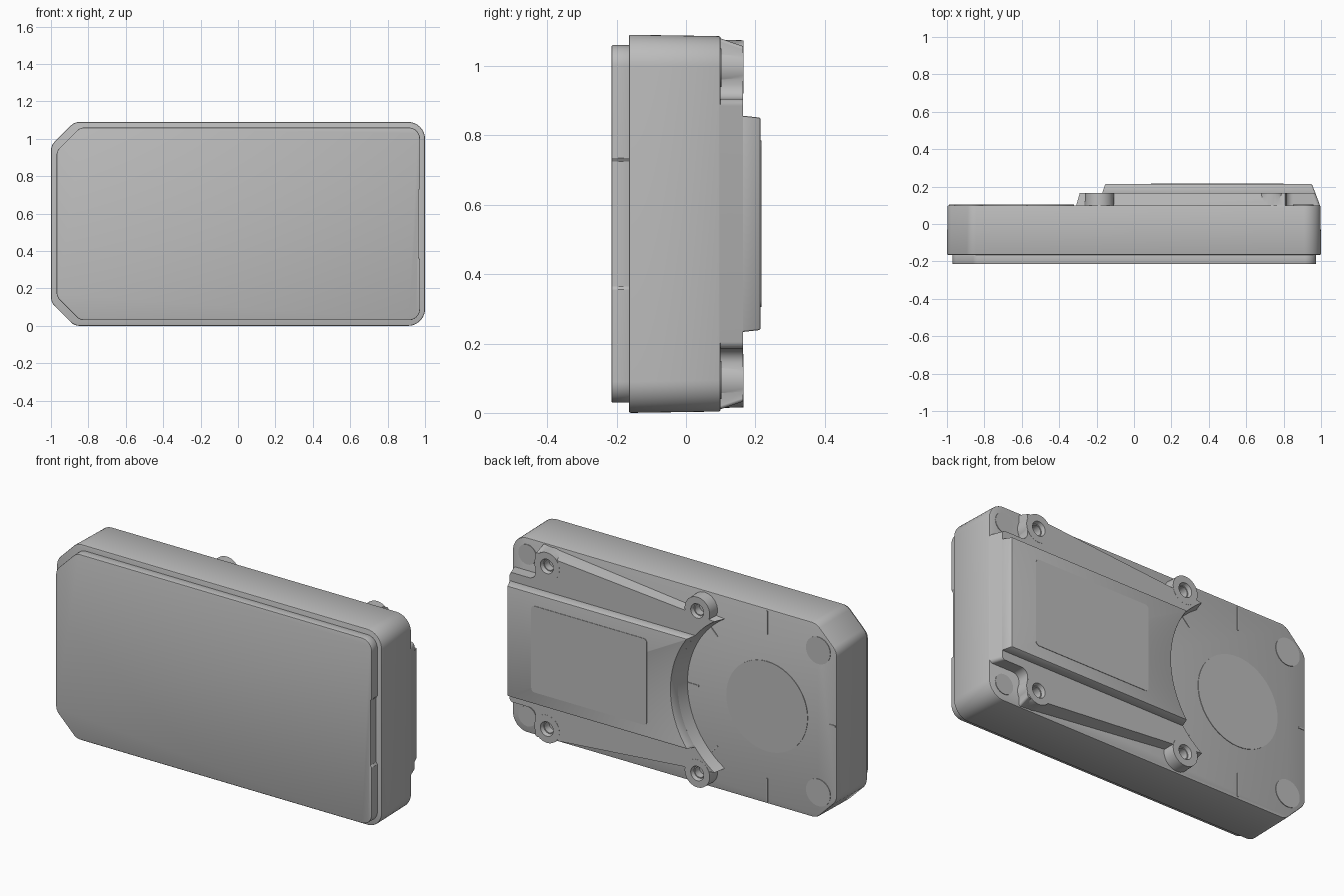
import bpy, bmesh, math
from mathutils import Vector

MID = 0.545            # height of the symmetry plane
HUB = -0.57            # x centre of the round scoop

cube = bpy.data.objects.get("Cube")
if cube:
    bpy.data.objects.remove(cube, do_unlink=True)

grey = bpy.data.materials.new("matte grey")
grey.use_nodes = True
grey.diffuse_color = (0.5, 0.5, 0.5, 1)
grey.node_tree.nodes["Principled BSDF"].inputs["Base Color"].default_value = (0.5, 0.5, 0.5, 1)


def loft(name, low, y0, high, y1):
    """Solid between two matching x/z outlines lying at depths y0 and y1."""
    bm = bmesh.new()
    a = [bm.verts.new((x, y0, z + MID)) for x, z in low]
    b = [bm.verts.new((x, y1, z + MID)) for x, z in high]
    bm.faces.new(a)
    bm.faces.new(b)
    for i in range(len(a)):
        j = (i + 1) % len(a)
        bm.faces.new((a[i], a[j], b[j], b[i]))
    bmesh.ops.recalc_face_normals(bm, faces=bm.faces)
    mesh = bpy.data.meshes.new(name)
    bm.to_mesh(mesh)
    bm.free()
    mesh.materials.append(grey)
    obj = bpy.data.objects.new(name, mesh)
    bpy.context.collection.objects.link(obj)
    return obj


def activate(obj):
    bpy.ops.object.select_all(action="DESELECT")
    obj.select_set(True)
    bpy.context.view_layer.objects.active = obj


def finish(obj, bevel=0):
    activate(obj)
    if bevel:
        mod = obj.modifiers.new("bevel", "BEVEL")
        mod.width, mod.segments, mod.limit_method = bevel, 2, "ANGLE"
        mod.angle_limit = math.radians(35)
        bpy.ops.object.modifier_apply(modifier=mod.name)
    bpy.ops.object.shade_smooth_by_angle(angle=math.radians(30))


def combine(obj, tool, operation):
    activate(obj)
    mod = obj.modifiers.new("boolean", "BOOLEAN")
    mod.operation, mod.solver, mod.object = operation, "EXACT", tool
    bpy.ops.object.modifier_apply(modifier=mod.name)
    bpy.data.objects.remove(tool, do_unlink=True)


def rounded(corners, steps=8):
    """Outline from (x, z, radius) corners."""
    out = []
    for i, (x, z, r) in enumerate(corners):
        p = Vector((x, z))
        if not r:
            out.append(p)
            continue
        u = (Vector(corners[i - 1][:2]) - p).normalized()
        v = (Vector(corners[(i + 1) % len(corners)][:2]) - p).normalized()
        half = u.angle(v) / 2
        c = p + (u + v).normalized() * (r / math.sin(half))
        a, b = p + u * r / math.tan(half) - c, p + v * r / math.tan(half) - c
        out += [c + a.lerp(b, k / steps).normalized() * r for k in range(steps + 1)]
    return out


def mirrored(half):
    return half + [(x, -z, r) for x, z, r in reversed(half)]


def circle(x, z, r, n=40):
    return [(x + r * math.cos(math.tau * k / n), z + r * math.sin(math.tau * k / n))
            for k in range(n)]


def scoop(radius, end):
    """Concave arc from the lower arm tip to the upper one."""
    span = math.acos((end - HUB) / radius)
    return [(HUB + radius * math.cos(span * t / 20), radius * math.sin(span * t / 20))
            for t in range(-20, 21)]


# Main body: two clipped corners and two round corners
def body_outline(x, z, r):
    return rounded(mirrored([(-x, z - 0.125, 0.07), (-x + 0.125, z, 0.07), (x, z, r)]))


body = loft("body", body_outline(1, 0.545, 0.09), -0.165, body_outline(0.997, 0.541, 0.09), 0.10)
finish(body, 0.006)

# Front cover with a shallow step along its left edge
cover = rounded(mirrored([(-0.97, 0.39, 0.06), (-0.845, 0.515, 0.06), (0.973, 0.515, 0.06),
                          (0.973, 0.19, 0), (0.966, 0.18, 0)]))
finish(loft("front_cover", cover, -0.215, cover, -0.16), 0.004)


# Raised back housing with notched corners and a round scoop
def housing_outline(h, end, tip, radius):
    side = rounded(mirrored([(end, h, 0), (0.81, h, 0.01), (0.81, 0.36, 0.04), (tip, 0.36, 0.02)]))
    return side[1:-1] + scoop(radius, end)


housing = loft("back_housing", housing_outline(0.536, -0.31, 0.996, 0.49), 0.095,
               housing_outline(0.512, -0.29, 0.97, 0.505), 0.165)
screws = [(x, z) for x in (0.74, -0.185) for z in (0.452, -0.452)]
for x, z in screws:
    combine(housing, loft("boss", circle(x, z, 0.079), 0.097, circle(x, z, 0.077), 0.166), "UNION")
for x, z in screws:
    combine(housing, loft("bore", circle(x, z, 0.029), 0.104, circle(x, z, 0.029), 0.18), "DIFFERENCE")
    combine(housing, loft("sink", circle(x, z, 0.034), 0.145, circle(x, z, 0.044), 0.18), "DIFFERENCE")
finish(housing)


# Centre panel on top of the housing
def panel_outline(h, tip, radius):
    end = HUB + math.sqrt(radius ** 2 - h ** 2)
    return [(tip, h), (tip, -h)] + scoop(radius, end)


finish(loft("back_panel", panel_outline(0.312, 0.972, 0.504), 0.16,
            panel_outline(0.306, 0.95, 0.515), 0.215), 0.005)

# Label plate on the panel
label = rounded(mirrored([(0.09, 0.24, 0.02), (0.80, 0.24, 0.02)]))
finish(loft("label_plate", label, 0.21, label, 0.2175))


# Shallow round pads on the back face
def pad(name, x, z, r):
    finish(loft(name, circle(x, z, r, 48), 0.097, circle(x, z, r, 48), 0.103))


pad("hub_pad", HUB, 0, 0.25)
for side, s in (("upper", 1), ("lower", -1)):
    pad(side + "_corner_pad", -0.885, 0.395 * s, 0.075)
    pad(side + "_notch_pad", 0.905, 0.45 * s, 0.055)

# Alignment marks radiating from the hub
marks = [(0, 0.42, 0.49), (45, 0.43, 0.49), (-45, 0.43, 0.49),
         (90, 0.40, 0.53), (-90, 0.40, 0.53), (180, 0.385, 0.42)]
for i, (angle, near, far) in enumerate(marks):
    d = Vector((math.cos(math.radians(angle)), math.sin(math.radians(angle))))
    w = Vector((-d.y, d.x)) * 0.004
    hub = Vector((HUB, 0))
    bar = [hub + d * near + w, hub + d * far + w, hub + d * far - w, hub + d * near - w]
    loft(f"alignment_mark_{i + 1}", bar, 0.097, bar, 0.103)
